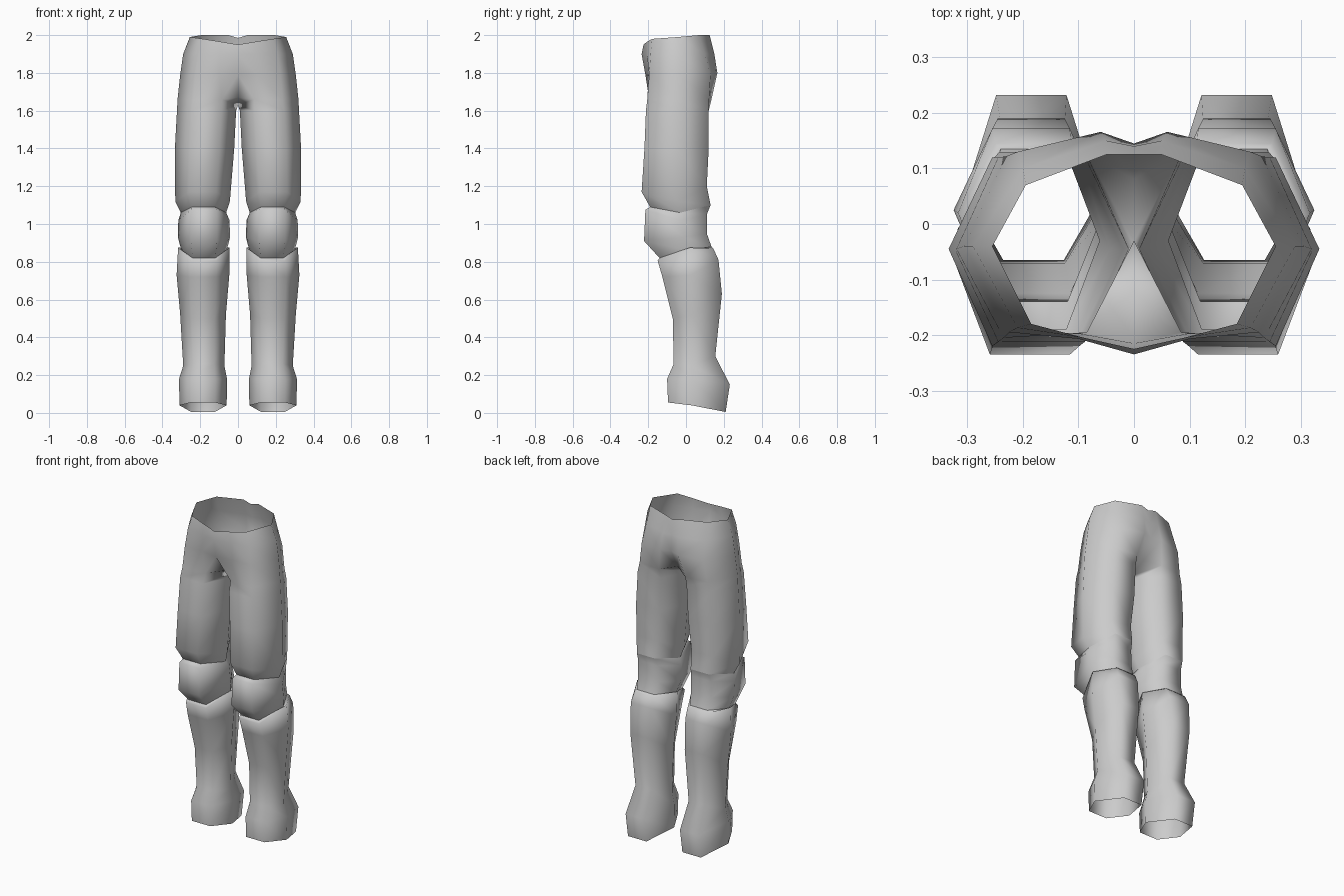
import bpy
import bmesh
from mathutils import Vector

default_cube = bpy.data.objects.get("Cube")
if default_cube:
    bpy.data.objects.remove(default_cube, do_unlink=True)

# Single plain colour
GREY = (0.6, 0.6, 0.6, 1.0)
grey = bpy.data.materials.new("plain_grey")
grey.use_nodes = True
grey.diffuse_color = GREY
grey.node_tree.nodes["Principled BSDF"].inputs["Base Color"].default_value = GREY


def leg_ring(front_z, side_z, back_z, inner, outer, front, middle, back):
    """Six-sided leg section: flat front and back edges, pointed sides."""
    near = inner + (outer - inner) * 0.25
    far = inner + (outer - inner) * 0.75
    return [
        Vector((near, front, front_z)),
        Vector((far, front, front_z)),
        Vector((outer, middle, side_z)),
        Vector((far, back, back_z)),
        Vector((near, back, back_z)),
        Vector((inner, middle, side_z)),
    ]


def add_verts(bm, points):
    return [bm.verts.new(point) for point in points]


def bridge(bm, upper, lower, closed=True):
    """Join two rows of vertices with quads."""
    count = len(upper)
    for i in range(count if closed else count - 1):
        j = (i + 1) % count
        bm.faces.new((upper[i], lower[i], lower[j], upper[j]))


def loft(bm, sections, start=None):
    """Skin a stack of leg sections, optionally from an existing ring."""
    previous = start
    for section in sections:
        ring = add_verts(bm, leg_ring(*section))
        if previous:
            bridge(bm, previous, ring)
        previous = ring


def finish(bm, name):
    """Turn the left half into a smooth, mirrored object."""
    bmesh.ops.recalc_face_normals(bm, faces=bm.faces[:])
    mesh = bpy.data.meshes.new(name)
    bm.to_mesh(mesh)
    bm.free()
    mesh.materials.append(grey)
    for polygon in mesh.polygons:
        polygon.use_smooth = True
    part = bpy.data.objects.new(name, mesh)
    bpy.context.scene.collection.objects.link(part)
    mirror = part.modifiers.new("mirror_sides", 'MIRROR')
    mirror.use_clip = True
    mirror.merge_threshold = 0.001
    return part


# Half rows of the hips, from front centre round the side to back centre
waist_rim = [(0, -.225, 1.95), (.09, -.205, 1.965), (.185, -.18, 1.98),
             (.255, -.04, 1.99), (.195, .07, 2), (.05, .125, 2), (0, .125, 1.985)]
hip_row = [(0, -.235, 1.9), (.1, -.207, 1.9), (.21, -.187, 1.9),
           (.29, -.04, 1.9), (.2, .1, 1.9), (.05, .15, 1.9), (0, .14, 1.9)]
seat_row = [(0, -.215, 1.79), (.1, -.197, 1.79), (.225, -.195, 1.79),
            (.306, -.04, 1.79), (.21, .13, 1.79), (.06, .166, 1.8), (0, .145, 1.8)]
groin_row = [(0, -.12, 1.67), (.085, -.195, 1.66), (.235, -.205, 1.66),
             (.32, -.045, 1.66), (.23, .122, 1.66), (.09, .135, 1.66), (0, .08, 1.68)]

# Sections: front, side, back heights; inner, outer x; front, middle, back y
thigh_sections = [
    (1.6, 1.6, 1.6, .01, .323, -.212, -.045, .12),
    (1.4, 1.4, 1.4, .02, .334, -.22, -.045, .12),
    (1.17, 1.12, 1.2, .043, .332, -.235, -.045, .11),
    (1.09, 1.06, 1.1, .062, .303, -.19, -.03, .13),
]
knee_sections = [
    thigh_sections[-1],
    (1.075, 1.02, 1.05, .045, .316, -.215, -.02, .11),
    (.91, .93, .95, .042, .318, -.222, -.01, .11),
    (.82, .86, .88, .06, .3, -.14, .01, .135),
]
shin_sections = [
    knee_sections[-1],
    (.805, .875, .87, .045, .317, -.15, .02, .145),
    (.72, .73, .81, .046, .325, -.125, .025, .172),
    (.5, .52, .63, .064, .306, -.07, .03, .19),
    (.26, .25, .3, .072, .29, -.065, .03, .155),
    (.18, .18, .15, .058, .312, -.1, .03, .232),
    (.055, .04, .005, .06, .31, -.095, .03, .21),
]

# Hips and thighs in one skin, open at the waist
bm = bmesh.new()
rows = [add_verts(bm, row) for row in (waist_rim, hip_row, seat_row, groin_row)]
for upper, lower in zip(rows, rows[1:]):
    bridge(bm, upper, lower, closed=False)
groin = rows[-1]
crotch = bm.verts.new((0, -.03, 1.63))
bm.faces.new((groin[0], crotch, groin[1]))
bm.faces.new((groin[-2], crotch, groin[-1]))
loft(bm, thigh_sections, start=groin[1:-1] + [crotch])
finish(bm, "hips_and_thighs")

# Bulging knees, tucked in at the bottom
bm = bmesh.new()
loft(bm, knee_sections)
finish(bm, "knees")

# Flared shins, open at the ankles
bm = bmesh.new()
loft(bm, shin_sections)
finish(bm, "shins")
